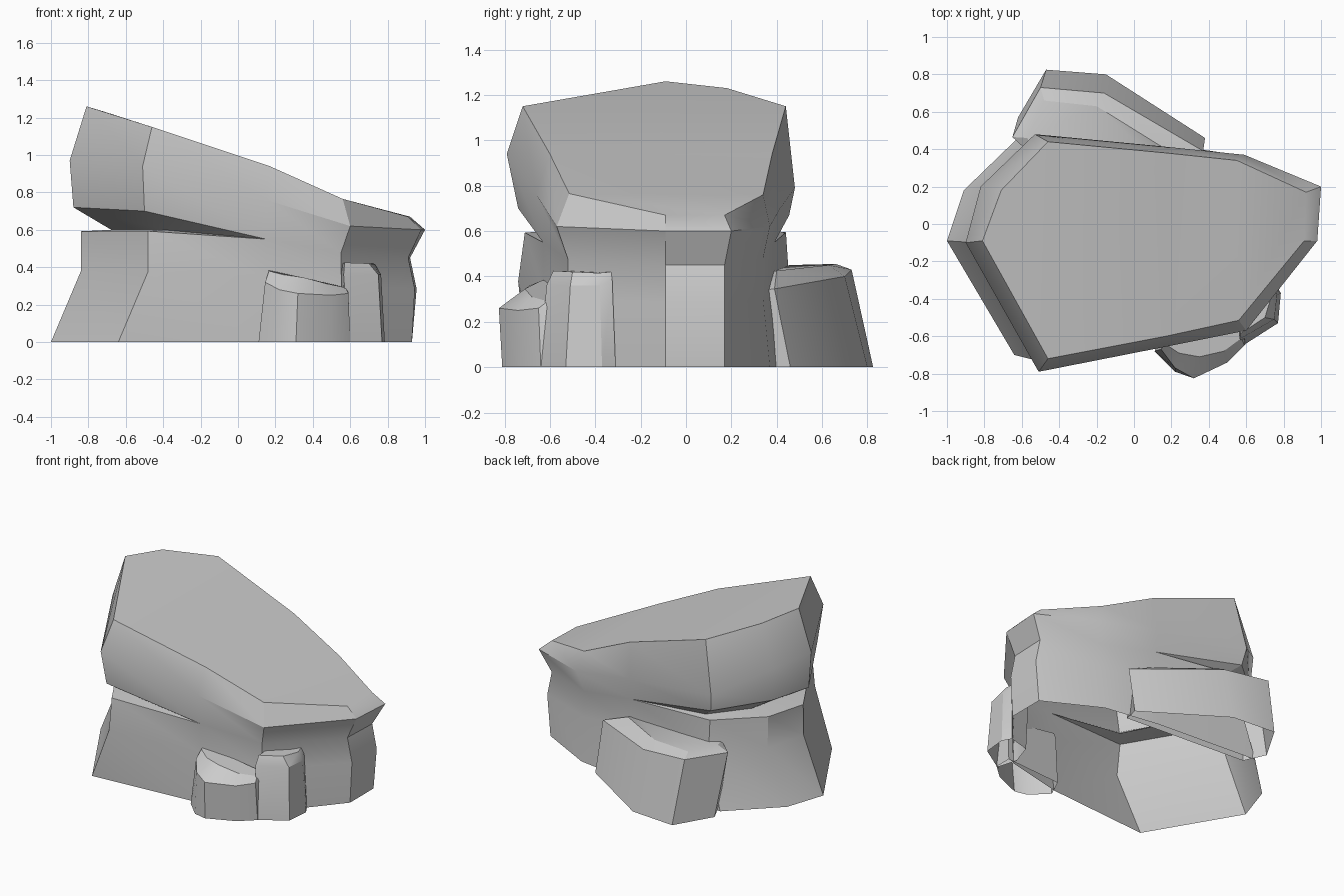
import bpy, bmesh
from math import radians


def loft(name, rings, caps=None):
    """Skin stacked rings, bottom to top; the underside stays open."""
    bm = bmesh.new()
    vs = [[bm.verts.new(p) for p in r] for r in rings]
    n = len(rings[0])
    for a, b in zip(vs, vs[1:]):
        for i in range(n):
            j = (i + 1) % n
            bm.faces.new((a[i], a[j], b[j], b[i]))
    for c in caps or [range(n)]:
        bm.faces.new([vs[-1][i] for i in c])
    bmesh.ops.remove_doubles(bm, verts=bm.verts, dist=0.002)
    bmesh.ops.recalc_face_normals(bm, faces=bm.faces)
    me = bpy.data.meshes.new(name)
    bm.to_mesh(me)
    bm.free()
    ob = bpy.data.objects.new(name, me)
    bpy.context.collection.objects.link(ob)
    bpy.ops.object.select_all(action='DESELECT')
    ob.select_set(True)
    bpy.context.view_layer.objects.active = ob
    bpy.ops.object.shade_smooth_by_angle(angle=radians(30))
    return ob


def at(z, pts):
    return [(x, y, z) for x, y in pts]


# Main boulder: rings start at the left and run round the back
top = [(-.81, -.09, 1.26), (-.71, .18, 1.23), (-.46, .44, 1.15), (.17, .38, .94),
       (.55, .34, .76), (.92, .17, .67), (.91, -.09, .67), (.56, -.515, .765),
       (.17, -.6, .94), (-.46, -.72, 1.15)]
belly = [(-.9, -.1, .97), (-.82, .2, .95), (-.53, .48, .79), (.15, .415, .7),
         (.59, .37, .62), (1, .2, .6), (.98, -.09, .6), (.6, -.57, .62),
         (.15, -.66, .76), (-.51, -.79, .94)]
under = [(-.88, -.1, .72), (-.8, .19, .72), (-.51, .455, .67), (.15, .39, .55),
         (.55, .34, .48), (.92, .17, .45), (.91, -.09, .45), (.55, -.52, .475),
         (.15, -.63, .55), (-.5, -.74, .7)]
foot = at(0, [(-1, -.09), (-.91, .18), (-.6, .48), (.15, .43), (.55, .37),
              (.93, .17), (.93, -.09), (.55, -.54), (.12, -.64), (-.64, -.7)])

# The crack opens toward the left and closes on the right
crack, ledge, waist = [], [], []
for x, y, z in under:
    g = max(0, z - .55) / .17
    zl = min(z, .6)
    crack.append((x * (1 - .23 * g), y * (1 - .2 * g), zl))
    ledge.append((x * (1 - .045 * g), y * (1 - .045 * g), zl - .008 * g))
    waist.append((x * (1 - .045 * g) + (.035 if x > .9 else 0), y, zl * .63))

loft("main_boulder", [foot, waist, ledge, crack, under, belly, top],
     [(0, 1, 2, 9), (9, 2, 3, 8), (8, 3, 4, 7), (7, 4, 5, 6)])

# Long slab leaning on the back
loft("back_slab", [
    at(0, [(-.55, .42), (-.62, .57), (-.47, .825), (-.15, .8), (.38, .46), (.36, .36)]),
    [(-.58, .4, .42), (-.65, .465, .42), (-.5, .73, .43), (-.16, .7, .4),
     (.37, .39, .345), (.3, .34, .34)],
    [(-.54, .38, .44), (-.57, .46, .45), (-.48, .66, .455), (-.2, .63, .45),
     (.17, .4, .425), (.12, .34, .42)]])

# Rounded stone at the front
loft("front_stone", [
    at(0, [(.17, -.55), (.11, -.68), (.22, -.79), (.31, -.81), (.5, -.73),
           (.6, -.64), (.6, -.52)]),
    [(.17, -.57, .34), (.145, -.67, .32), (.22, -.77, .28), (.32, -.825, .26),
     (.5, -.74, .25), (.59, -.65, .26), (.59, -.54, .27)],
    [(.16, -.6, .39), (.165, -.64, .38), (.24, -.69, .36), (.35, -.71, .345),
     (.48, -.68, .31), (.575, -.61, .29), (.58, -.54, .29)]])

# Narrow stone at the front right corner
loft("corner_stone", [
    at(0, [(.55, -.5), (.59, -.645), (.77, -.53), (.785, -.37), (.75, -.31), (.6, -.35)]),
    [(.55, -.5, .36), (.565, -.615, .36), (.75, -.51, .36), (.765, -.38, .36),
     (.74, -.325, .38), (.58, -.35, .38)],
    [(.56, -.5, .42), (.57, -.585, .425), (.7, -.5, .42), (.735, -.385, .415),
     (.72, -.33, .42), (.57, -.36, .42)]])
